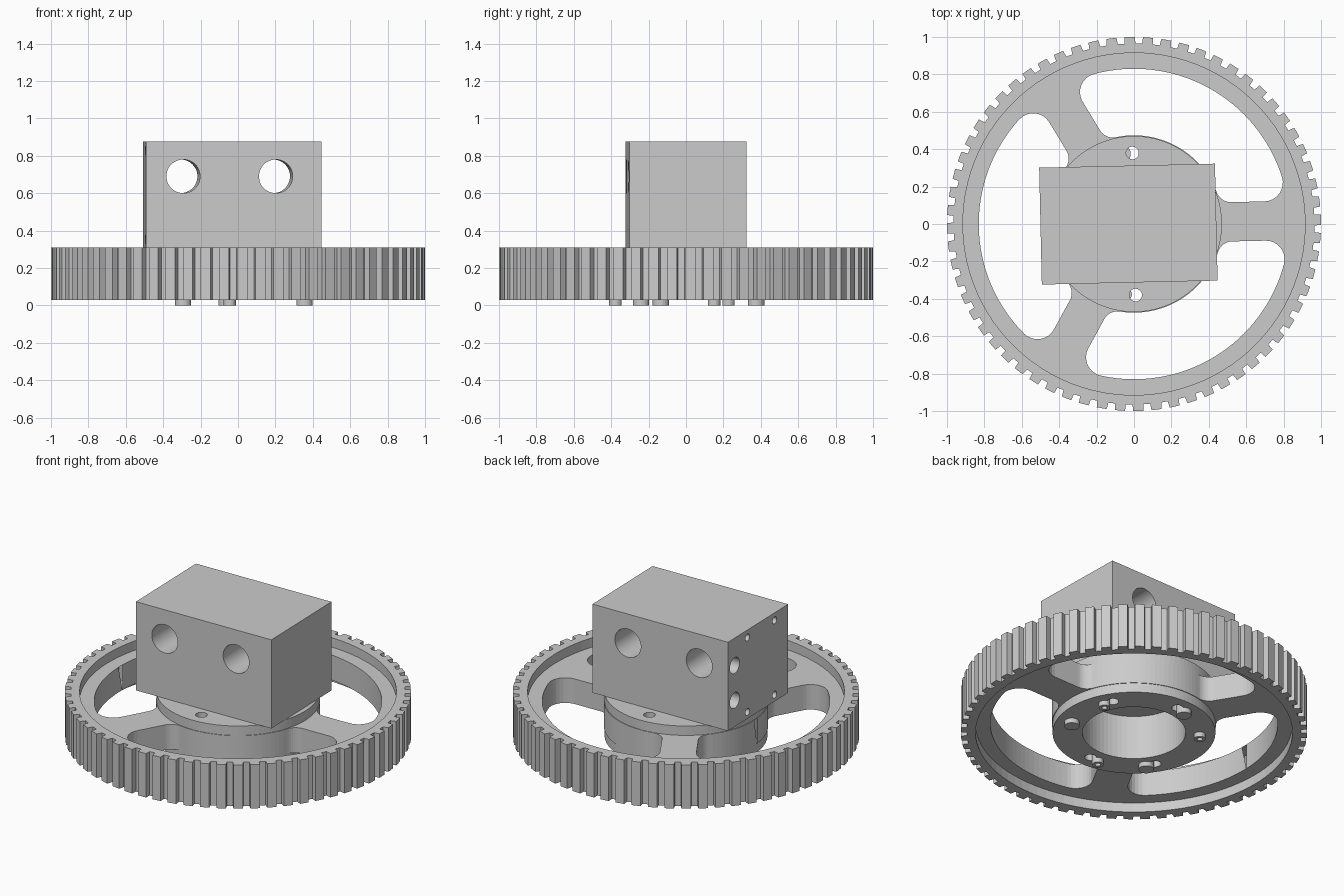
import bpy, bmesh
from math import sin, cos, pi, radians, sqrt, atan2
from mathutils import Matrix

if "Cube" in bpy.data.objects:
    bpy.data.objects.remove(bpy.data.objects["Cube"])

TURN = radians(1.3)          # whole assembly is turned slightly about z


def polar(r, a):
    return (r * cos(a), r * sin(a))


def finish(name, bm):
    bmesh.ops.remove_doubles(bm, verts=bm.verts, dist=1e-6)
    bmesh.ops.recalc_face_normals(bm, faces=bm.faces)
    me = bpy.data.meshes.new(name)
    bm.to_mesh(me)
    bm.free()
    ob = bpy.data.objects.new(name, me)
    bpy.context.collection.objects.link(ob)
    return ob


def prism(name, pts, z0, z1):
    bm = bmesh.new()
    f = bm.faces.new([bm.verts.new((x, y, z0)) for x, y in pts])
    ext = bmesh.ops.extrude_face_region(bm, geom=[f])
    verts = [g for g in ext["geom"] if isinstance(g, bmesh.types.BMVert)]
    bmesh.ops.translate(bm, verts=verts, vec=(0, 0, z1 - z0))
    return finish(name, bm)


def lathe(name, prof, n=64, loc=(0, 0)):
    # revolve a closed (r, z) profile about a vertical axis
    bm = bmesh.new()
    rings = []
    for r, z in prof:
        if r == 0:
            rings.append([bm.verts.new((loc[0], loc[1], z))] * n)
        else:
            rings.append([bm.verts.new((loc[0] + r * cos(2 * pi * i / n),
                                        loc[1] + r * sin(2 * pi * i / n), z)) for i in range(n)])
    for a, b in zip(rings, rings[1:] + rings[:1]):
        for i in range(n):
            j = (i + 1) % n
            quad = list(dict.fromkeys([a[i], a[j], b[j], b[i]]))
            if len(quad) > 2:
                bm.faces.new(quad)
    return finish(name, bm)


def rod(name, r, z0, z1, loc=(0, 0), n=32):
    return lathe(name, [(0, z0), (r, z0), (r, z1), (0, z1)], n, loc)


def rod_along(name, axis, r, centre, length, n=48):
    bm = bmesh.new()
    rot = Matrix.Rotation(pi / 2, 4, 'Y' if axis == 'x' else 'X')
    bmesh.ops.create_cone(bm, cap_ends=True, segments=n, radius1=r, radius2=r,
                          depth=length, matrix=Matrix.Translation(centre) @ rot)
    return finish(name, bm)


def cut(ob, cutters):
    bpy.context.view_layer.objects.active = ob
    for c in cutters:
        c.hide_render = True
        m = ob.modifiers.new("cut", 'BOOLEAN')
        m.operation, m.solver, m.object = 'DIFFERENCE', 'EXACT', c
        bpy.ops.object.modifier_apply(modifier=m.name)
        bpy.data.objects.remove(c)


def arc(cx, cy, r, a0, a1, n):
    return [(cx + r * cos(a0 + (a1 - a0) * i / n),
             cy + r * sin(a0 + (a1 - a0) * i / n)) for i in range(n + 1)]


# toothed wheel blank
Z0, Z1 = 0.03, 0.31
TEETH = 64
outline = []
for k in range(TEETH):
    a = 2 * pi * k / TEETH
    outline += [polar(r, a + d) for r, d in
                ((0.965, -0.031), (1.0, -0.027), (1.0, 0.027), (0.965, 0.031))]
wheel = prism("toothed_wheel", outline, Z0, Z1)

# annular recesses on both faces, and the bore
R_HUB, R_STEP, R_WIN, STEP = 0.47, 0.915, 0.83, 0.06
cutters = [lathe("recess", [(R_HUB, a), (R_STEP, a), (R_STEP, b), (R_HUB, b)], 96)
           for a, b in ((Z1 - STEP, Z1 + 0.1), (Z0 - 0.1, Z0 + STEP))]
cutters.append(rod("bore", 0.298, -0.1, 0.5, n=64))

# three rounded windows between the spokes
W, FO, FI, RI = 0.105, 0.10, 0.08, R_HUB + 0.004
ox, oy = sqrt((R_WIN - FO) ** 2 - (W + FO) ** 2), W + FO
ix, iy = sqrt((RI + FI) ** 2 - (W + FI) ** 2), W + FI
ao, ai = atan2(oy, ox), atan2(iy, ix)
half = arc(ix, iy, FI, ai + pi, 1.5 * pi, 8) + arc(ox, oy, FO, -pi / 2, ao, 8)
mid = pi / 3
mirrored = [(x * cos(2 * mid) + y * sin(2 * mid), x * sin(2 * mid) - y * cos(2 * mid))
            for x, y in reversed(half)]
window = (half + arc(0, 0, R_WIN, ao, 2 * mid - ao, 32)[1:-1] + mirrored
          + arc(0, 0, RI, 2 * mid - ai, ai, 24)[1:-1])
for k in range(3):
    c, s = cos(k * 2 * mid), sin(k * 2 * mid)
    cutters.append(prism("window", [(x * c - y * s, x * s + y * c) for x, y in window], -0.1, 0.5))

# through holes in the hub
R_BOLT = 0.38
for deg in (30, 90, 210, 270):
    cutters.append(rod("hub_hole", 0.034, -0.1, 0.5, polar(R_BOLT, radians(deg)), 24))
cut(wheel, cutters)
parts = [wheel]

# screws and pins standing out below the hub
for k in range(3):
    p = polar(R_BOLT, radians(22 + 120 * k))
    parts.append(lathe(f"small_screw_{k + 1}",
                       [(0, 0.02), (0.016, 0.02), (0.016, 0), (0.033, 0), (0.033, 0.1), (0, 0.1)], 24, p))
    p = polar(R_BOLT, radians(-22 + 120 * k))
    parts.append(rod(f"large_pin_{k + 1}", 0.044, 0, 0.1, p, 24))

# block on top of the hub
X0, X1, Y = -0.50, 0.44, 0.3125
block = prism("block", [(X0, -Y), (X1, -Y), (X1, Y), (X0, Y)], Z1, 0.875)
holes = [rod_along("cross_hole", 'y', 0.09, (x, 0, 0.69), 1.0) for x in (-0.30, 0.195)]
# ports and screw holes in the left end face
holes += [rod_along("port", 'x', 0.05, (X0, 0.243, z), 0.36, 32) for z in (0.70, 0.478)]
holes += [rod_along("screw_hole", 'x', 0.022, (X0, y, z), 0.24, 20)
          for y in (0.11, -0.172) for z in (0.827, 0.353)]
cut(block, holes)
parts.append(block)

for ob in parts:
    ob.rotation_euler.z = TURN

# smooth the round holes of the block, keeping its edges sharp
bpy.ops.object.select_all(action='DESELECT')
block.select_set(True)
bpy.context.view_layer.objects.active = block
bpy.ops.object.shade_smooth_by_angle(angle=radians(30))
